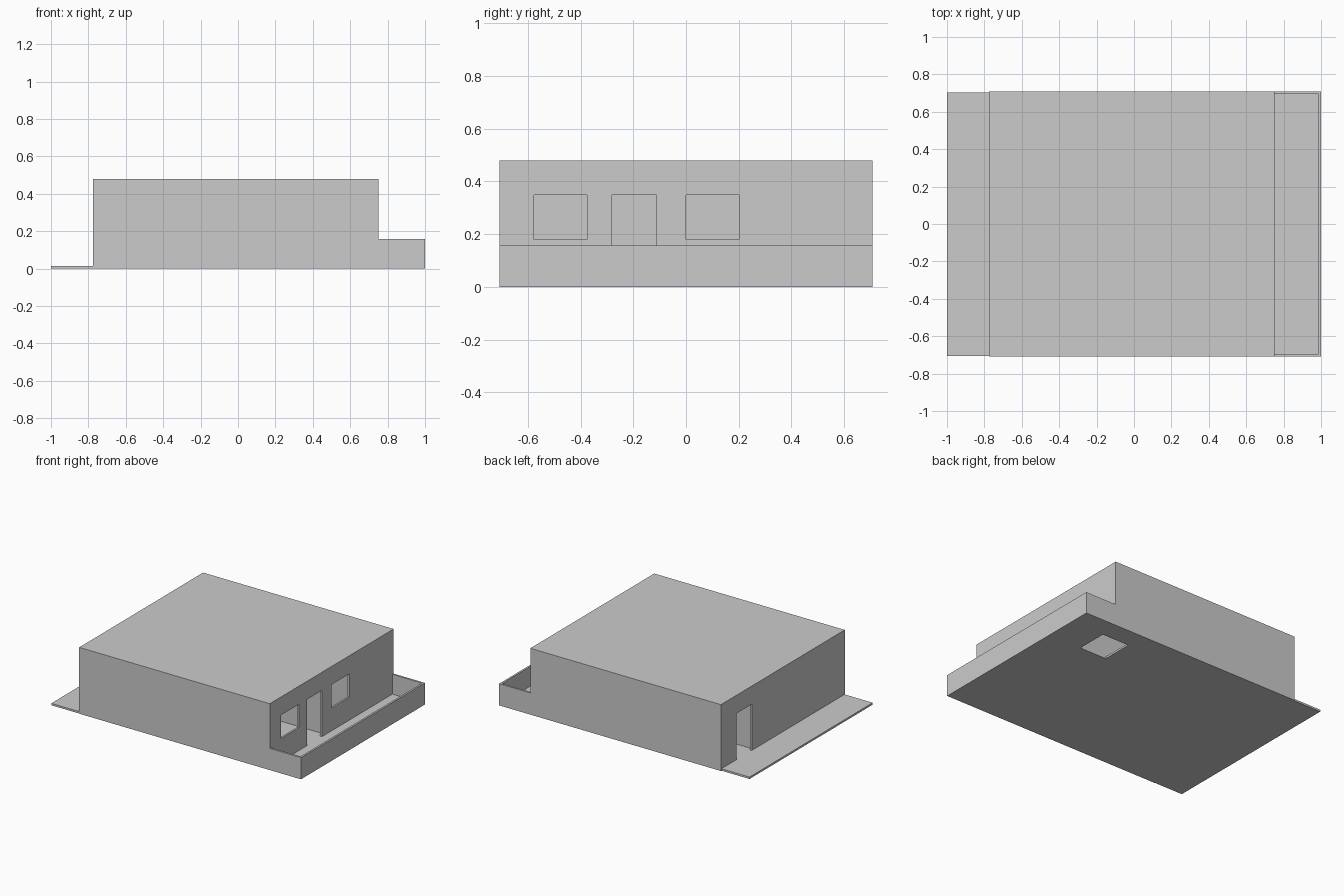
import bpy, bmesh

if "Cube" in bpy.data.objects:
    bpy.data.objects.remove(bpy.data.objects["Cube"])

T = 0.014          # wall thickness
FLOOR = 0.014      # slab top
ROOF = 0.48
X0, X1 = -0.775, 0.75   # house body ends
Y = 0.708               # half depth


def box(name, lo, hi):
    bm = bmesh.new()
    bmesh.ops.create_cube(bm, size=1)
    for v in bm.verts:
        for i in range(3):
            v.co[i] = hi[i] if v.co[i] > 0 else lo[i]
    me = bpy.data.meshes.new(name)
    bm.to_mesh(me)
    bm.free()
    ob = bpy.data.objects.new(name, me)
    bpy.context.collection.objects.link(ob)
    return ob


def cut(ob, lo, hi):
    cutter = box(ob.name + "_cutter", lo, hi)
    cutter.hide_render = True
    cutter.hide_set(True)
    mod = ob.modifiers.new("opening", 'BOOLEAN')
    mod.operation = 'DIFFERENCE'
    mod.solver = 'EXACT'
    mod.object = cutter
    bpy.context.view_layer.objects.active = ob
    bpy.ops.object.modifier_apply(modifier=mod.name)
    bpy.data.objects.remove(cutter)


def side_wall(name, y):
    # Long wall that steps down to the terrace parapet
    outline = [(X0, 0), (1, 0), (1, 0.157), (X1, 0.157), (X1, ROOF - T), (X0, ROOF - T)]
    bm = bmesh.new()
    face = bm.faces.new([bm.verts.new((x, y, z)) for x, z in outline])
    ext = bmesh.ops.extrude_face_region(bm, geom=[face])
    verts = [g for g in ext["geom"] if isinstance(g, bmesh.types.BMVert)]
    bmesh.ops.translate(bm, verts=verts, vec=(0, T, 0))
    bmesh.ops.recalc_face_normals(bm, faces=bm.faces)
    me = bpy.data.meshes.new(name)
    bm.to_mesh(me)
    bm.free()
    bpy.context.collection.objects.link(bpy.data.objects.new(name, me))


# Floor slab with stairwell opening
slab = box("floor_slab", (-1, -Y + 0.002, 0), (1, Y - 0.006, FLOOR))
cut(slab, (0.52, 0.332, -0.1), (X1 - T, 0.56, 0.1))

# Long walls, roof and terrace parapet
side_wall("front_wall", -Y)
side_wall("back_wall", Y - T)
box("roof", (X0, -Y, ROOF - T), (X1, Y, ROOF))
box("terrace_parapet", (1 - T, -Y + T, 0), (1, Y - T, 0.157))

# Terrace wall with two windows and a door
terrace_wall = box("terrace_wall", (X1 - T, -Y + T, FLOOR), (X1, Y - T, ROOF - T))
for y0, y1, z0 in ((-0.577, -0.375, 0.18), (-0.28, -0.112, FLOOR - 0.01), (0.0, 0.202, 0.18)):
    cut(terrace_wall, (0.6, y0, z0), (0.9, y1, 0.348))

# Entrance wall with a door
entrance_wall = box("entrance_wall", (X0, -Y + T, FLOOR), (X0 + T, Y - T, ROOF - T))
cut(entrance_wall, (-0.9, 0.355, FLOOR - 0.01), (-0.6, 0.527, 0.348))

# Inner partitions
box("corridor_partition", (X0 + T, 0.332 - T, FLOOR), (X1 - T, 0.332, ROOF - T))
box("room_partition", (X0 + T, -0.07, FLOOR), (X1 - T, -0.07 + T, ROOF - T))
